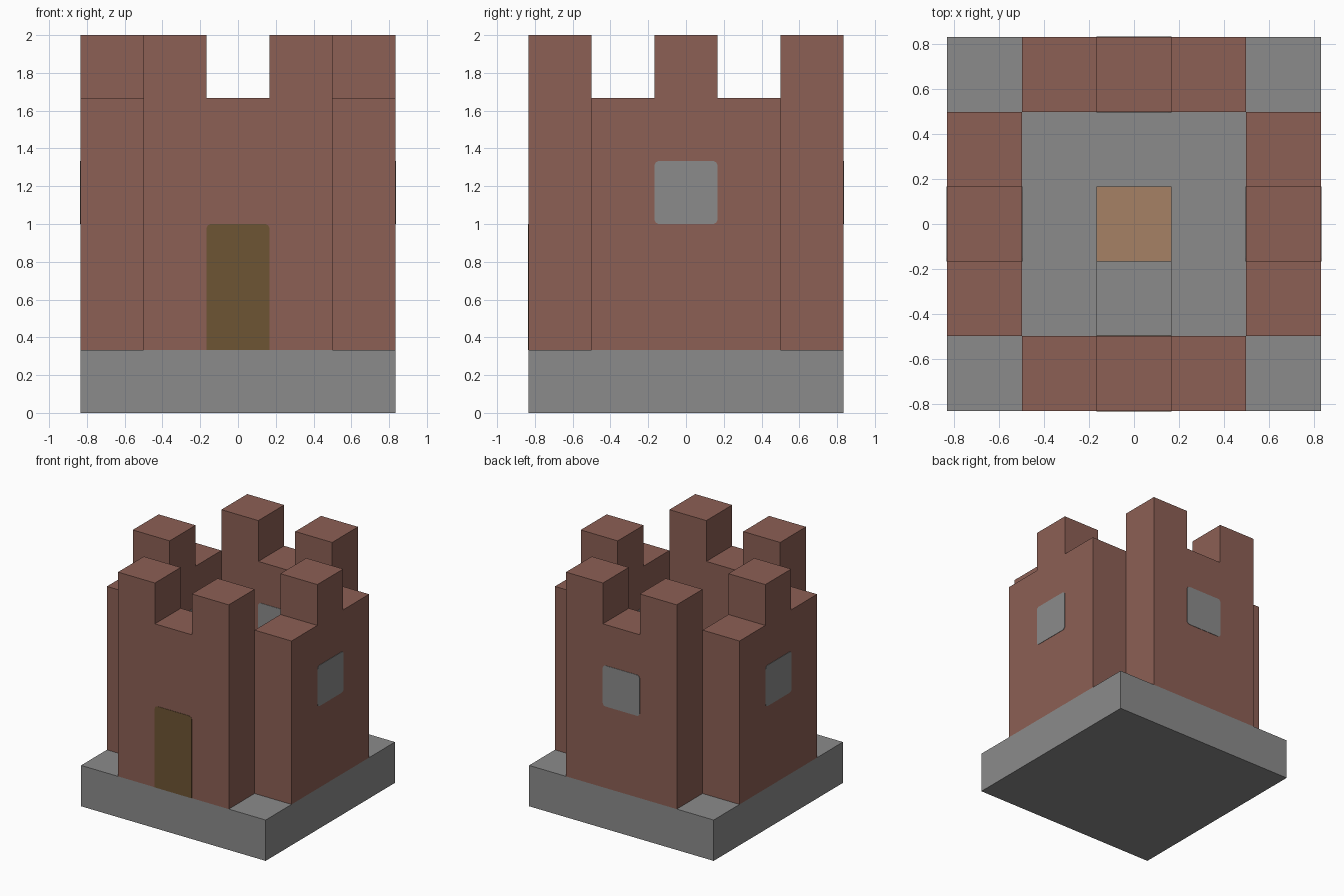
import bpy, bmesh
from math import pi, cos, sin
from mathutils import Matrix

cube = bpy.data.objects.get("Cube")
if cube:
    bpy.data.objects.remove(cube, do_unlink=True)

U = 1 / 3          # one building block
HALF = 2.5 * U     # half width of the plinth
INNER = 1.5 * U    # half width of the courtyard


def material(name, rgb):
    mat = bpy.data.materials.new(name)
    mat.use_nodes = True
    mat.diffuse_color = (*rgb, 1)
    mat.node_tree.nodes["Principled BSDF"].inputs["Base Color"].default_value = (*rgb, 1)
    return mat


STONE = material("stone grey", (0.26, 0.26, 0.26))
BRICK = material("brick red", (0.265, 0.116, 0.09))
DOOR = material("dark wood", (0.155, 0.09, 0.034))
TAN = material("light wood", (0.38, 0.22, 0.13))


def prism(name, outline, y0, y1, mat, turn=0):
    """Extrude an x-z outline from y0 to y1, then turn it about the z axis."""
    bm = bmesh.new()
    face = bm.faces.new([bm.verts.new((x, y0, z)) for x, z in outline])
    grown = bmesh.ops.extrude_face_region(bm, geom=[face])["geom"]
    moved = [v for v in grown if isinstance(v, bmesh.types.BMVert)]
    bmesh.ops.translate(bm, verts=moved, vec=(0, y1 - y0, 0))
    bmesh.ops.recalc_face_normals(bm, faces=bm.faces)
    bm.transform(Matrix.Rotation(turn, 4, "Z"))
    mesh = bpy.data.meshes.new(name)
    bm.to_mesh(mesh)
    bm.free()
    mesh.materials.append(mat)
    obj = bpy.data.objects.new(name, mesh)
    bpy.context.collection.objects.link(obj)
    return obj


def rectangle(half, z0, z1):
    return [(-half, z0), (half, z0), (half, z1), (-half, z1)]


def rounded(half, z0, z1, low, high, steps=4):
    """Rectangle with one radius for the low corners and one for the high ones."""
    points = []
    corners = [(1, z0 + low, low, -pi / 2), (1, z1 - high, high, 0),
               (-1, z1 - high, high, pi / 2), (-1, z0 + low, low, pi)]
    for side, z, r, start in corners:
        count = steps if r else 0
        for i in range(count + 1):
            a = start + (i / steps) * pi / 2
            points.append((side * (half - r) + r * cos(a), z + r * sin(a)))
    return points


def plates(name, outline, mat, turn):
    """Matching thin plates on the outer and inner face of a wall."""
    t = 0.003
    prism(name + "_outside", outline, -HALF - t, -HALF, mat, turn)
    prism(name + "_inside", outline, -INNER, -INNER + t, mat, turn)


# Plinth
prism("plinth", rectangle(HALF, 0, U), -HALF, HALF, STONE)

# Wall outlines: two end merlons, or one middle merlon
h, low, top = U / 2, 5 * U, 6 * U
end_merlons = [(-INNER, U), (INNER, U), (INNER, top), (h, top),
               (h, low), (-h, low), (-h, top), (-INNER, top)]
middle_merlon = [(-INNER, U), (INNER, U), (INNER, low), (h, low),
                 (h, top), (-h, top), (-h, low), (-INNER, low)]

# Four walls, with the door in front and a window in each other wall
window = rounded(h, 3 * U, 4 * U, 0.025, 0.025)
doorway = rounded(h, U, 3 * U, 0, 0.025)
sides = [("front", 0, end_merlons), ("left", pi / 2, middle_merlon),
         ("back", pi, end_merlons), ("right", -pi / 2, middle_merlon)]
for side, turn, outline in sides:
    prism(side + "_wall", outline, -HALF, -INNER, BRICK, turn)
    if side == "front":
        plates("door", doorway, DOOR, turn)
    else:
        plates(side + "_window", window, STONE, turn)

# Courtyard: wooden block with a low stone step leading from the door
prism("courtyard_block", rectangle(h, U, 2 * U), -h, h, TAN)
prism("courtyard_step", rectangle(h, U, 1.5 * U), -INNER + 0.004, -h, STONE)
